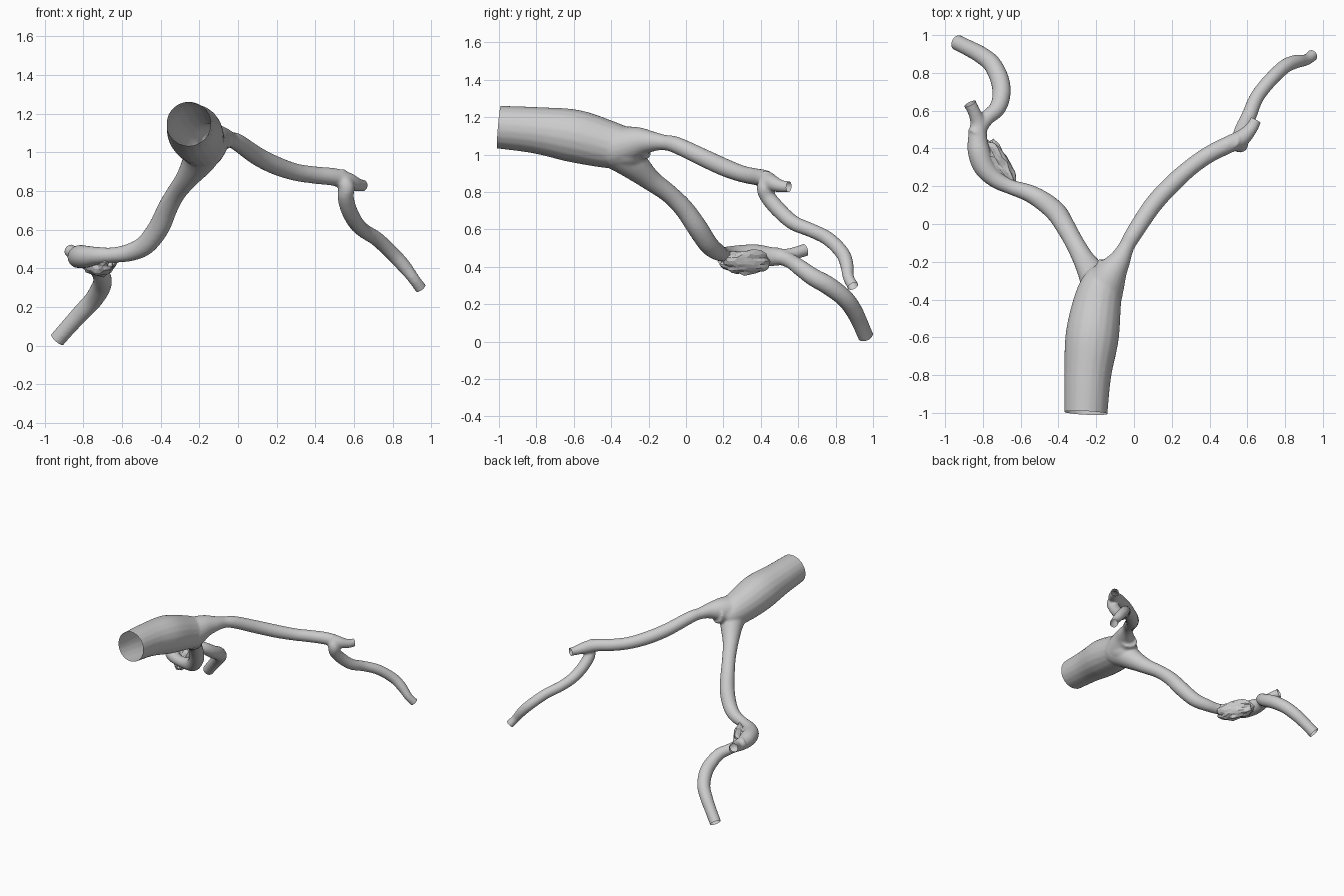
import bpy, bmesh, math
from mathutils import Vector, Matrix, noise

if "Cube" in bpy.data.objects:
    bpy.data.objects.remove(bpy.data.objects["Cube"])

# centre-line points: x, y, z, radius
TRUNK = [(-.255, -1, 1.147, .115), (-.245, -.8, 1.13, .125), (-.222, -.6, 1.10, .142),
         (-.195, -.42, 1.055, .128), (-.165, -.31, 1.03, .108), (-.14, -.25, 1.04, .07)]
RIGHT = [(-.17, -.36, 1.04, .115), (-.12, -.26, 1.065, .085), (-.075, -.19, 1.07, .058),
         (-.04, -.12, 1.065, .042), (0, -.05, 1.05, .045), (.1, .1, .98, .048),
         (.2, .21, .93, .048), (.3, .3, .897, .045), (.4, .37, .882, .045),
         (.5, .42, .872, .046), (.57, .455, .85, .045), (.62, .505, .832, .034), (.645, .55, .828, .03)]
RIGHT_LOW = [(.54, .43, .86, .04), (.562, .42, .82, .042), (.557, .44, .77, .042),
             (.575, .5, .70, .042), (.61, .575, .635, .04), (.65, .67, .595, .038),
             (.72, .76, .55, .038), (.8, .835, .475, .038), (.86, .86, .41, .036),
             (.91, .868, .345, .03), (.945, .893, .297, .031)]
LEFT = [(-.18, -.36, 1.02, .11), (-.205, -.29, .955, .085), (-.265, -.19, .865, .058),
        (-.32, -.09, .79, .05), (-.365, -.01, .71, .052), (-.41, .06, .61, .055),
        (-.48, .12, .52, .052), (-.56, .165, .482, .046), (-.65, .195, .468, .04),
        (-.73, .235, .465, .046), (-.79, .30, .46, .058), (-.82, .38, .46, .06),
        (-.828, .45, .455, .052), (-.825, .53, .455, .042), (-.845, .59, .475, .034),
        (-.868, .637, .49, .034)]
LEFT_LOW = [(-.825, .5, .455, .042), (-.78, .56, .43, .04), (-.725, .61, .395, .044),
            (-.702, .68, .345, .048), (-.71, .76, .30, .05), (-.75, .845, .235, .048),
            (-.81, .895, .17, .046), (-.87, .928, .105, .043), (-.935, .96, .031, .042)]


def spline(pts, n=6):
    """Smooth curve through 4D points, with straight run-outs at both ends."""
    p = [Vector(q) for q in pts]
    p = [2 * p[0] - p[1]] + p + [2 * p[-1] - p[-2]]
    out = []
    for a, b, c, d in zip(p, p[1:], p[2:], p[3:]):
        for i in range(n):
            t = i / n
            out.append(.5 * (2 * b + (c - a) * t + (2 * a - 5 * b + 4 * c - d) * t * t
                             + (3 * b - a - 3 * c + d) * t ** 3))
    out.append(p[-2])
    for end, k in ((out[0], 1), (out[-1], -2)):
        step = (end - out[k]).xyz.normalized() * .04
        extra = Vector((*(end.xyz + step), end[3]))
        out.insert(0 if k == 1 else len(out), extra)
    return out


def tube(bm, pts, sides=20):
    path = spline(pts)
    rings, side, last = [], None, None
    for i, q in enumerate(path):
        t = (path[min(i + 1, len(path) - 1)].xyz - path[max(i - 1, 0)].xyz).normalized()
        side = t.orthogonal().normalized() if last is None else last.rotation_difference(t) @ side
        up, last = t.cross(side), t
        rings.append([bm.verts.new(q.xyz + q[3] * (side * math.cos(a) + up * math.sin(a)))
                      for a in (2 * math.pi * j / sides for j in range(sides))])
    for r, s in zip(rings, rings[1:]):
        for j in range(sides):
            k = (j + 1) % sides
            bm.faces.new((r[j], r[k], s[k], s[j]))
    bm.faces.new(rings[0][::-1])
    bm.faces.new(rings[-1])


def make_object(name, bm):
    me = bpy.data.meshes.new(name)
    bm.to_mesh(me)
    bm.free()
    ob = bpy.data.objects.new(name, me)
    bpy.context.collection.objects.link(ob)
    return ob


# branching vessel: tubes fused into one skin
bm = bmesh.new()
for pts in (TRUNK, RIGHT, RIGHT_LOW, LEFT, LEFT_LOW):
    tube(bm, pts)
bmesh.ops.recalc_face_normals(bm, faces=bm.faces[:])
vessel = make_object("branching_vessel", bm)
rm = vessel.modifiers.new("fuse", 'REMESH')
rm.mode, rm.voxel_size = 'VOXEL', .009
sm = vessel.modifiers.new("blend", 'SMOOTH')
sm.factor, sm.iterations = .5, 5
bpy.context.view_layer.update()
fused = bpy.data.meshes.new_from_object(vessel.evaluated_get(bpy.context.evaluated_depsgraph_get()))
vessel.modifiers.clear()

# open the vessel ends with clean cuts
bm = bmesh.new()
bm.from_mesh(fused)
ends = [(TRUNK[0], TRUNK[1])] + [(p[-1], p[-2]) for p in (RIGHT, RIGHT_LOW, LEFT, LEFT_LOW)]
for e, inner in ends:
    c = Vector(e[:3])
    d = (c - Vector(inner[:3])).normalized()
    reach = e[3] * 1.2 + .05
    faces = [f for f in bm.faces if (f.calc_center_median() - c).length < reach]
    geom = list({v for f in faces for v in f.verts}) + list({x for f in faces for x in f.edges}) + faces
    bmesh.ops.bisect_plane(bm, geom=geom, plane_co=c, plane_no=d, clear_outer=True)
for f in bm.faces:
    f.smooth = True
bm.to_mesh(vessel.data)
bm.free()

# lumpy, creased bulge beside the left bend
bm = bmesh.new()
bmesh.ops.create_icosphere(bm, subdivisions=3, radius=1)
for v in bm.verts:
    v.co *= 1 + .28 * noise.noise(v.co * 2.3 + Vector((3, 1, 7)))
    if v.co.z > .3:
        v.co.z -= .5 * max(0, 1 - abs(v.co.y) * 2) * (v.co.z - .3)
heading = math.atan2(.24, -.13)
bm.transform(Matrix.Translation((-.715, .315, .43)) @ Matrix.Rotation(heading, 4, 'Z')
             @ Matrix.Diagonal((.15, .06, .07, 1)))
make_object("lumpy_bulge", bm)
